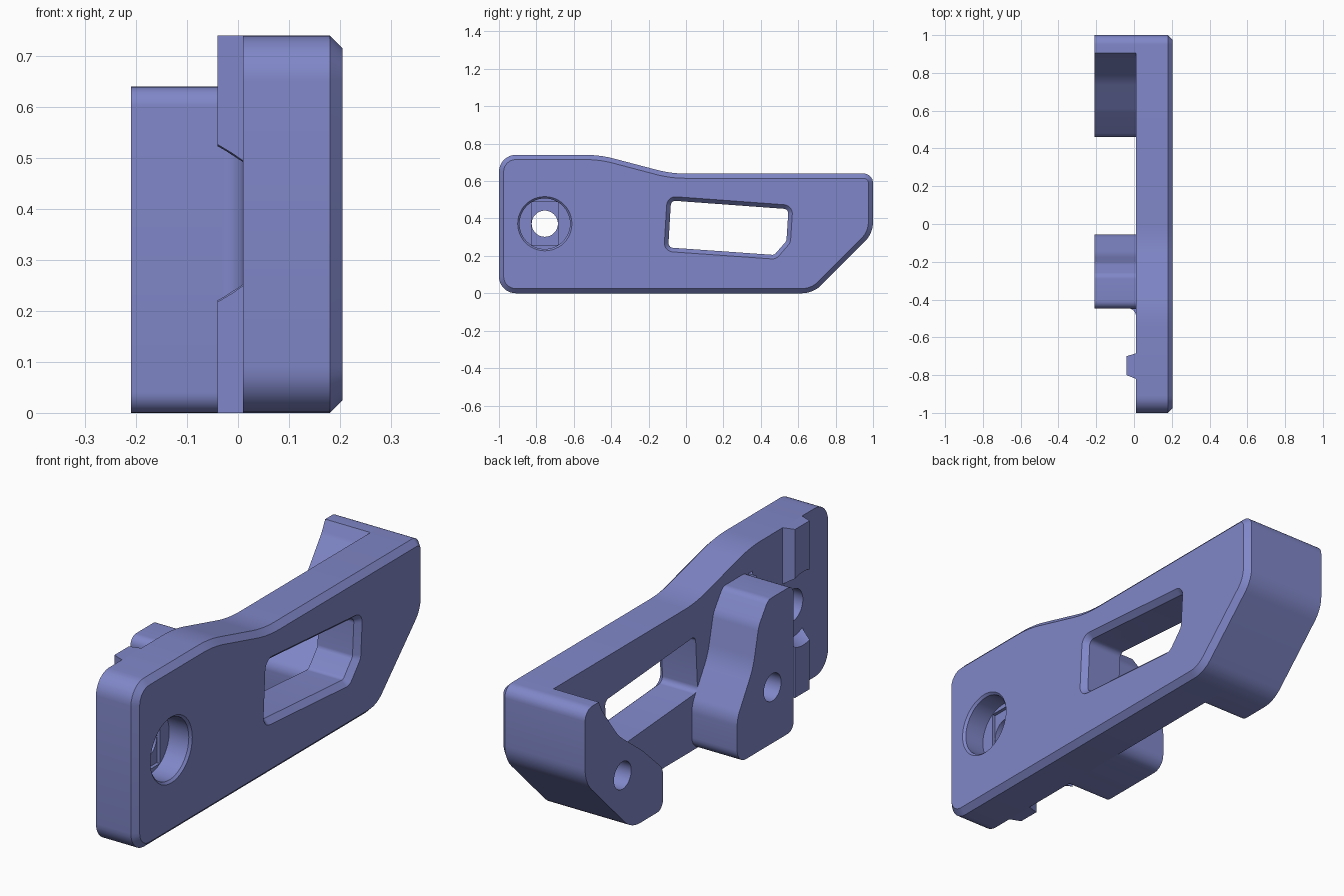
import bpy, bmesh, math
from mathutils import Vector

if "Cube" in bpy.data.objects:
    bpy.data.objects.remove(bpy.data.objects["Cube"])

mat = bpy.data.materials.new("periwinkle blue")
mat.diffuse_color = (0.216, 0.243, 0.578, 1)
mat.use_nodes = True
mat.node_tree.nodes["Principled BSDF"].inputs["Base Color"].default_value = mat.diffuse_color


def rounded(corners, inset=0.0, seg=8):
    """Counter-clockwise corners (u, v, radius) -> rounded outline, optionally inset."""
    n = len(corners)
    P = [Vector(c[:2]) for c in corners]
    moved = []
    for i in range(n):
        a = (P[i] - P[i - 1]).normalized()
        b = (P[(i + 1) % n] - P[i]).normalized()
        na, nb = Vector((-a.y, a.x)), Vector((-b.y, b.x))
        moved.append(P[i] + (na + nb) * (inset / (1 + na.dot(nb))))
    out = []
    for i in range(n):
        p, r = moved[i], corners[i][2]
        a = (p - moved[i - 1]).normalized()
        b = (moved[(i + 1) % n] - p).normalized()
        turn = math.atan2(a.x * b.y - a.y * b.x, a.dot(b))
        if r == 0:
            out.append(p)
            continue
        s = 1 if turn > 0 else -1
        r = max(r - s * inset, 0.005)
        start = p - a * (r * math.tan(abs(turn) / 2))
        normal = Vector((-a.y, a.x)) * s
        centre = start + normal * r
        for k in range(seg + 1):
            t = turn * k / seg
            v = -normal * r
            out.append(centre + Vector((v.x * math.cos(t) - v.y * math.sin(t),
                                        v.x * math.sin(t) + v.y * math.cos(t))))
    return out


def circle(y, z, r, n=48):
    return [Vector((y + r * math.cos(2 * math.pi * i / n),
                    z + r * math.sin(2 * math.pi * i / n))) for i in range(n)]


def box(y0, y1, z0, z1):
    return [Vector(p) for p in ((y0, z0), (y1, z0), (y1, z1), (y0, z1))]


def loft(name, sections, place=lambda h, p: (h, p.x, p.y)):
    """Solid through stacked (height, outline) sections."""
    bm = bmesh.new()
    rings = [[bm.verts.new(place(h, p)) for p in o] for h, o in sections]
    n = len(rings[0])
    bm.faces.new(rings[0][::-1])
    bm.faces.new(rings[-1])
    for lo, hi in zip(rings, rings[1:]):
        for i in range(n):
            j = (i + 1) % n
            bm.faces.new((lo[i], lo[j], hi[j], hi[i]))
    bmesh.ops.recalc_face_normals(bm, faces=bm.faces)
    me = bpy.data.meshes.new(name)
    bm.to_mesh(me)
    bm.free()
    me.materials.append(mat)
    ob = bpy.data.objects.new(name, me)
    bpy.context.collection.objects.link(ob)
    return ob


def cut(target, *cutters):
    bpy.context.view_layer.objects.active = target
    for c in cutters:
        m = target.modifiers.new("cut", 'BOOLEAN')
        m.operation, m.solver, m.object = 'DIFFERENCE', 'EXACT', c
        bpy.ops.object.modifier_apply(modifier=m.name)
    for c in cutters:
        bpy.data.objects.remove(c)


BACK, FRONT, ARM = 0.01, 0.205, -0.21
HY, HZ = -0.755, 0.372   # bolt hole centre

# Main plate with chamfered outer rim
plate_outline = [(-1, 0, .09), (.68, 0, .15), (1, .32, .15), (1, .64, .05),
                 (-.08, .64, .6), (-.46, .74, .6), (-1, .74, .09)]
full = rounded(plate_outline)
plate = loft("plate", [(BACK, full), (.18, full), (FRONT, rounded(plate_outline, .025))])

# Window with chamfered rim
window = [(-.095, .245, .025), (.472, .205, .025), (.537, .28, .025),
          (.548, .45, .025), (-.08, .496, .025)]
inner = rounded(window)
window_cut = loft("window_cutter", [(-.1, inner), (.18, inner), (FRONT, rounded(window, -.022)),
                                    (.23, rounded(window, -.022))])

# Counterbored bolt hole with stepped floor
bore_cut = loft("bore_cutter", [(.10, circle(HY, HZ, .135)), (.195, circle(HY, HZ, .135)),
                                (FRONT, circle(HY, HZ, .145)), (.23, circle(HY, HZ, .145))])
slot_cut = loft("slot_cutter", [(.085, box(HY - .07, HY + .07, HZ - .115, HZ + .115)),
                                (.12, box(HY - .07, HY + .07, HZ - .115, HZ + .115))])
hole_cut = loft("hole_cutter", [(-.1, circle(HY, HZ, .07)), (.15, circle(HY, HZ, .07))])
cut(plate, window_cut, bore_cut, slot_cut, hole_cut)

# Locating rib, interrupted around the bolt hole
rib = loft("locating_rib", [(-.04, box(-.80, -.70, 0, .74)), (BACK, box(-.82, -.685, 0, .74))])
cut(rib, loft("cone_cutter", [(-.06, circle(HY, HZ, .17)), (.03, circle(HY, HZ, .13))]))

# Middle arm with a curved rear edge
arm = loft("middle_arm", [(ARM, o := rounded([
    (-.447, 0, .04), (-.055, 0, .06), (-.055, .2, .12), (-.165, .38, .3),
    (-.205, .55, .1), (-.27, .64, .04), (-.447, .64, .04)])), (BACK, o)])
cut(arm, loft("arm_pin_cutter", [(-.3, circle(-.30, .245, .06)), (-.01, circle(-.30, .245, .06))]))

# Fillet joining the arm to the plate
arc = [Vector((-.03 + .04 * math.sin(t), -.487 + .04 * math.cos(t)))
       for t in [math.pi / 2 * k / 8 for k in range(9)]]
fillet = loft("arm_fillet", [(h, arc + [Vector((BACK, -.447))]) for h in (.01, .63)],
              lambda h, p: (p.x, p.y, h))

# End wall with a swept inner edge
wall = loft("end_wall", [(ARM, w := rounded([
    (.46, 0, .04), (.68, 0, .15), (1, .32, .15), (1, .64, .05), (.905, .64, 0),
    (.88, .59, .1), (.77, .44, .3), (.6, .31, .3), (.46, .18, .06)])), (BACK, w)])
cut(wall, loft("wall_pin_cutter", [(-.3, circle(.74, .255, .06)), (-.01, circle(.74, .255, .06))]))

# Smooth rounded surfaces, keep edges crisp
for ob in (plate, rib, arm, fillet, wall):
    bpy.ops.object.select_all(action='DESELECT')
    ob.select_set(True)
    bpy.context.view_layer.objects.active = ob
    bpy.ops.object.shade_smooth_by_angle(angle=math.radians(25))
